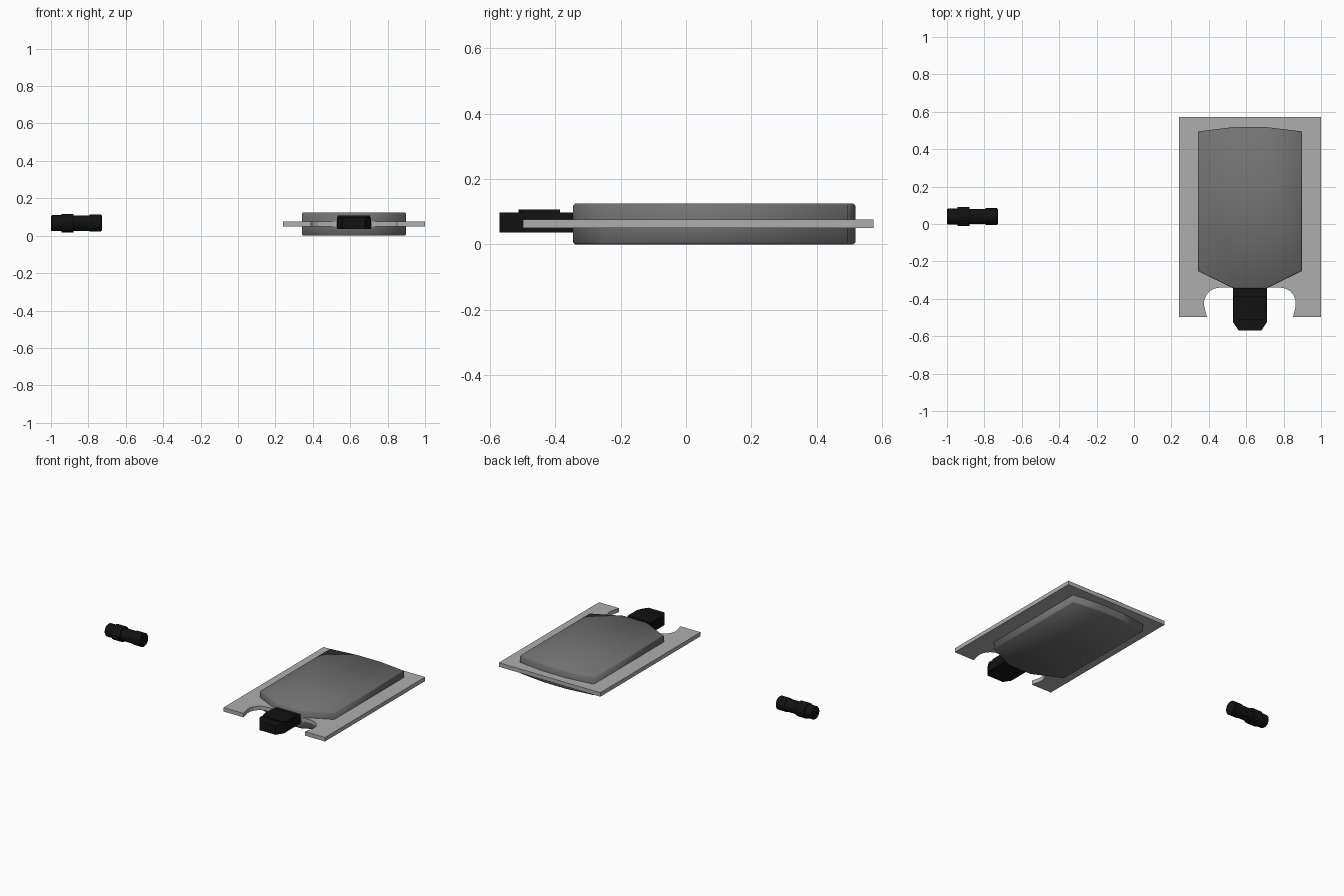
import bpy, bmesh, math

if "Cube" in bpy.data.objects:
    bpy.data.objects.remove(bpy.data.objects["Cube"])

CX = 0.63  # centre line of the pouch assembly


def material(name, v):
    m = bpy.data.materials.new(name)
    m.diffuse_color = (v, v, v, 1)
    m.use_nodes = True
    m.node_tree.nodes["Principled BSDF"].inputs["Base Color"].default_value = m.diffuse_color
    return m


LIGHT = material("light_grey", 0.42)
GREY = material("mid_grey", 0.17)
BLACK = material("black", 0.006)


def finish(bm, name, mat, smooth=False):
    bmesh.ops.recalc_face_normals(bm, faces=bm.faces[:])
    me = bpy.data.meshes.new(name)
    bm.to_mesh(me)
    bm.free()
    me.materials.append(mat)
    for p in me.polygons:
        p.use_smooth = smooth
    ob = bpy.data.objects.new(name, me)
    bpy.context.collection.objects.link(ob)
    return ob


def mirrored(half):
    """Close a right-hand half outline about the centre line."""
    pts = half + [(-x, y) for x, y in reversed(half)]
    return [(CX + x - 0.01, y) for x, y in pts]


def prism(name, outline, layers, mat, smooth=False):
    """Stack an outline through layers of (z, inward scale)."""
    bm = bmesh.new()
    mx = sum(p[0] for p in outline) / len(outline)
    my = sum(p[1] for p in outline) / len(outline)
    rings = [[bm.verts.new((mx + (x - mx) * s, my + (y - my) * s, z)) for x, y in outline]
             for z, s in layers]
    n = len(outline)
    for a, b in zip(rings, rings[1:]):
        for i in range(n):
            bm.faces.new((a[i], a[(i + 1) % n], b[(i + 1) % n], b[i]))
    bm.faces.new(rings[0])
    bm.faces.new(rings[-1])
    return finish(bm, name, mat, smooth)


def lathe_x(name, profile, cy, cz, mat, sides=16):
    """Revolve (x, radius) stations around a lengthwise axis."""
    bm = bmesh.new()
    rings = []
    for x, r in profile:
        rings.append([bm.verts.new((x, cy + r * math.cos(2 * math.pi * i / sides),
                                    cz + r * math.sin(2 * math.pi * i / sides)))
                      for i in range(sides)])
    for a, b in zip(rings, rings[1:]):
        for i in range(sides):
            j = (i + 1) % sides
            bm.faces.new((a[i], a[j], b[j], b[i]))
    bm.faces.new(rings[0])
    bm.faces.new(rings[-1])
    return finish(bm, name, mat)


# Flat flange with a round-cornered notch at the front
arc = [(0.162 + 0.084 * math.cos(math.radians(a)), -0.424 + 0.084 * math.sin(math.radians(a)))
       for a in range(90, -11, -20)]
flange = [(x, y) for x, y in arc] + [(0.230, -0.498), (0.380, -0.498), (0.380, 0.573)]
prism("flange_plate", mirrored(flange), [(0.050, 1), (0.077, 1)], LIGHT)

# Bulging pouch through the flange
pouch = [(0.087, -0.345), (0.277, -0.252), (0.277, 0.495), (0.087, 0.518)]
prism("pouch_body", mirrored(pouch),
      [(0, 0.985), (0.007, 1), (0.118, 1), (0.125, 0.985)], GREY, True)

# Spout cap with chamfered nose and raised grip
cap = [(0.060, -0.57), (0.090, -0.525), (0.090, -0.345)]
prism("spout_cap", mirrored(cap), [(0.037, 1), (0.098, 1)], BLACK)
grip = [(0.072, -0.512), (0.087, -0.49), (0.087, -0.385)]
prism("cap_grip", mirrored(grip), [(0.096, 1), (0.107, 1)], BLACK)

# Separate small tube connector
steps = [(-1.0, -0.945, 0.043), (-0.945, -0.88, 0.050),
         (-0.88, -0.795, 0.041), (-0.795, -0.728, 0.045)]
profile = [(x, r) for a, b, r in steps for x in (a, b)]
profile = [(-1.0, 0.038), (-0.994, 0.043)] + profile[1:-1] + [(-0.733, 0.045), (-0.728, 0.040)]
connector = lathe_x("tube_connector", profile, 0.04, 0.067, BLACK)
